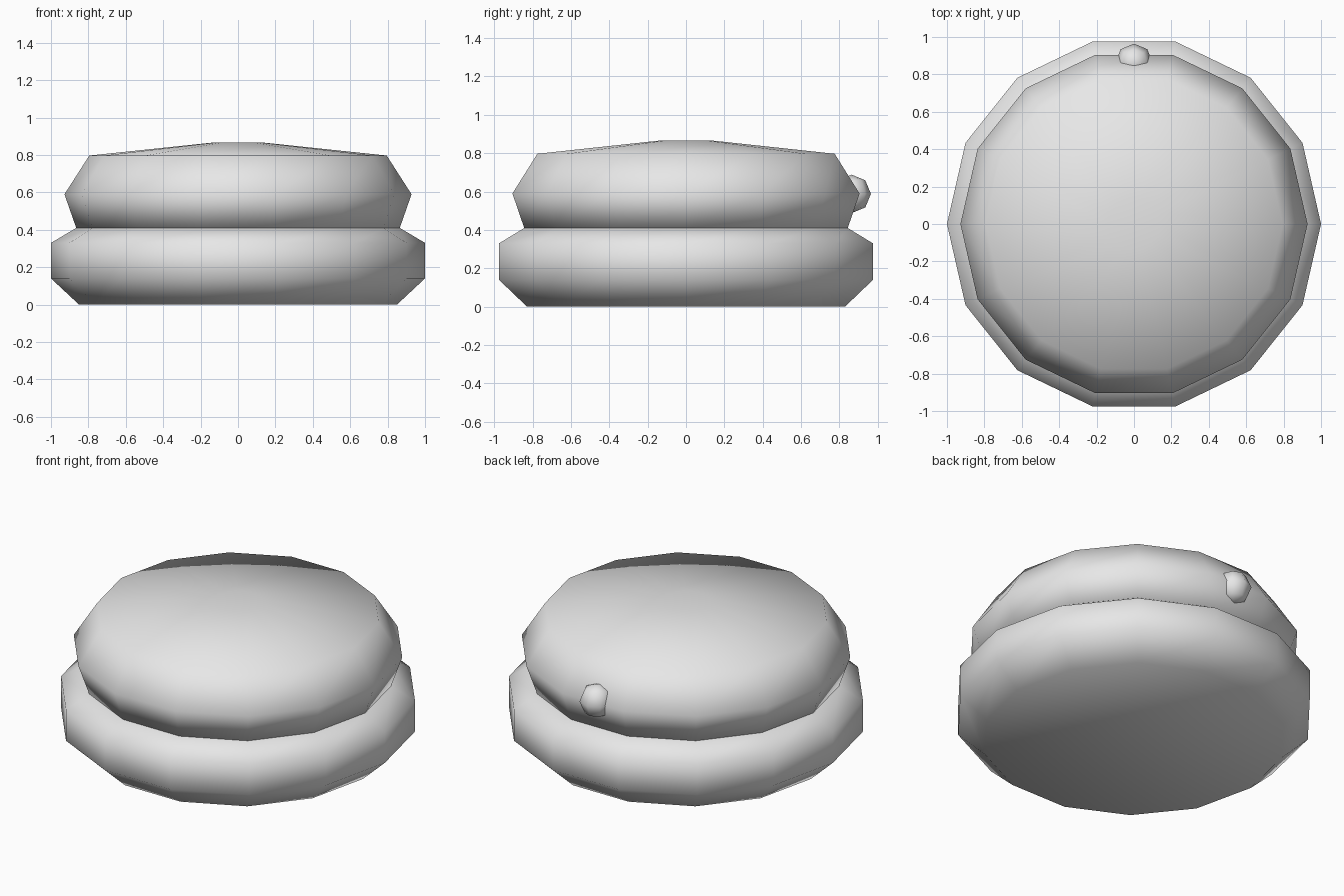
import bpy, bmesh, math

if "Cube" in bpy.data.objects:
    bpy.data.objects.remove(bpy.data.objects["Cube"])

SIDES = 14

grey = bpy.data.materials.new("light_grey")
grey.diffuse_color = (0.8, 0.8, 0.8, 1.0)
grey.use_nodes = True
grey.node_tree.nodes["Principled BSDF"].inputs["Base Color"].default_value = grey.diffuse_color


def finish(name, bm):
    bmesh.ops.recalc_face_normals(bm, faces=bm.faces)
    for f in bm.faces:
        f.smooth = True
    mesh = bpy.data.meshes.new(name)
    bm.to_mesh(mesh)
    bm.free()
    mesh.materials.append(grey)
    obj = bpy.data.objects.new(name, mesh)
    bpy.context.collection.objects.link(obj)
    return obj


def lathe(name, profile):
    """Closed faceted solid from (radius, height) rings."""
    bm = bmesh.new()
    rings = []
    for r, z in profile:
        rings.append([bm.verts.new((r * math.cos(math.tau * i / SIDES),
                                    r * math.sin(math.tau * i / SIDES), z))
                      for i in range(SIDES)])
    for a, b in zip(rings, rings[1:]):
        for i in range(SIDES):
            j = (i + 1) % SIDES
            bm.faces.new((a[i], a[j], b[j], b[i]))
    bm.faces.new(rings[0][::-1])
    bm.faces.new(rings[-1])
    return finish(name, bm)


# Wide lower cushion
lathe("lower_cushion", [(0.85, 0), (1.0, 0.14), (1.0, 0.33), (0.865, 0.41)])

# Narrower upper cushion with a shallow domed top
lathe("upper_cushion", [(0.865, 0.41), (0.928, 0.59), (0.795, 0.797), (0.14, 0.866)])

# Small round button at the back
bm = bmesh.new()
bmesh.ops.create_uvsphere(bm, u_segments=8, v_segments=4, radius=0.1)
button = finish("back_button", bm)
button.location = (0, 0.864, 0.588)
